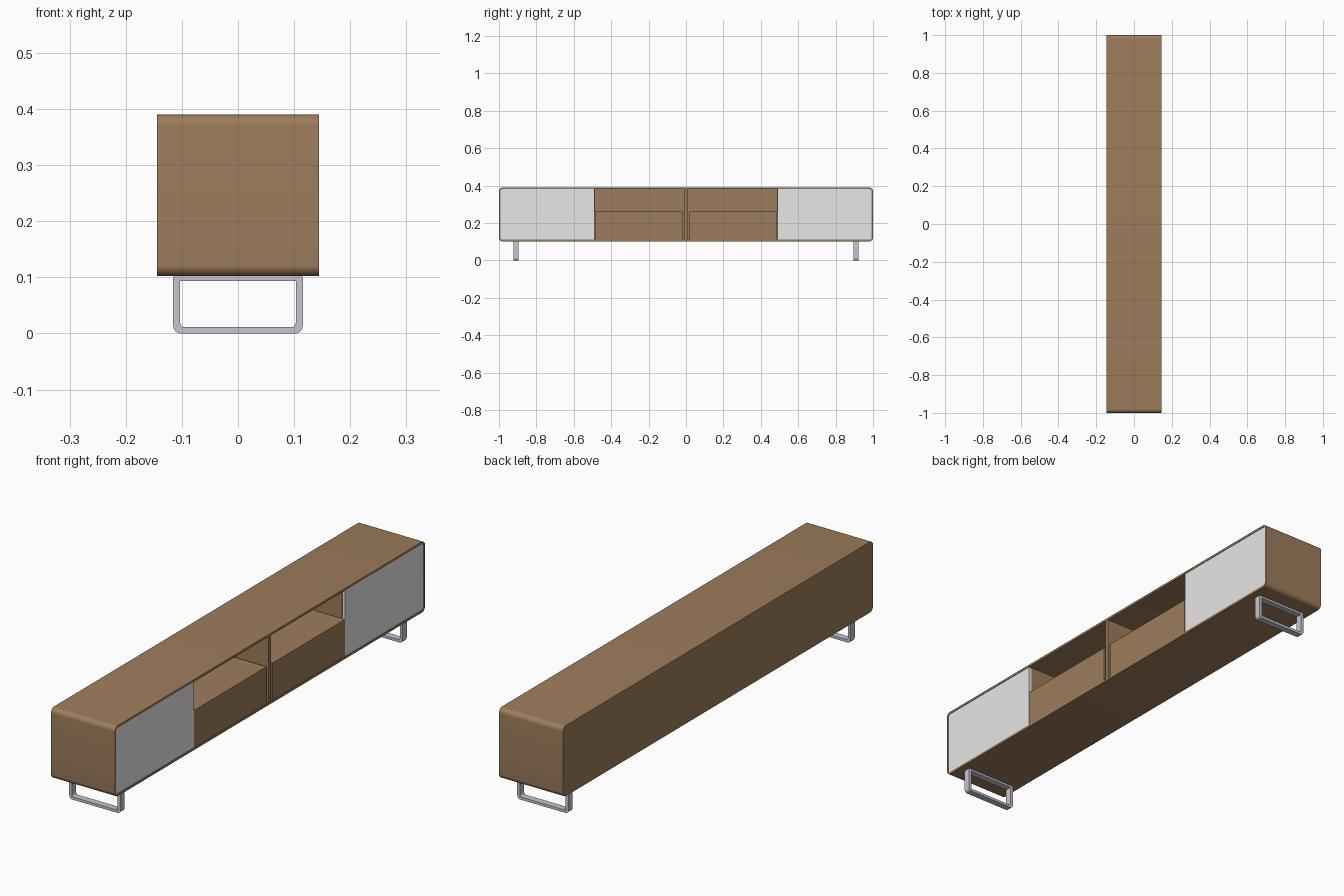
import bpy, bmesh, math

if "Cube" in bpy.data.objects:
    bpy.data.objects.remove(bpy.data.objects["Cube"])


def material(name, rgb):
    m = bpy.data.materials.new(name)
    m.diffuse_color = (*rgb, 1.0)
    m.use_nodes = True
    m.node_tree.nodes["Principled BSDF"].inputs["Base Color"].default_value = m.diffuse_color
    return m


WOOD = material("brown wood", (0.336, 0.204, 0.106))
GREY = material("light grey panel", (0.8, 0.8, 0.8))
METAL = material("silver metal", (0.57, 0.56, 0.65))
SEG = 8


def rounded(u0, u1, v0, v1, radii):
    """Rounded rectangle; radii start bottom left, counter-clockwise."""
    corners = [(u0, v0, 1, 1), (u1, v0, -1, 1), (u1, v1, -1, -1), (u0, v1, 1, -1)]
    pts = []
    for k, ((u, v, su, sv), r) in enumerate(zip(corners, radii)):
        for i in range(SEG + 1):
            a = math.pi + (k + i / SEG) * math.pi / 2
            pts.append((u + su * r + r * math.cos(a), v + sv * r + r * math.sin(a)))
    return pts


def extrude(name, outer, a, b, axis, mat, inner=None):
    """Extrude a profile (or a ring, if inner is given) along x or y."""
    bm = bmesh.new()

    def loop(pts, d):
        return [bm.verts.new((d, u, v) if axis == "x" else (u, d, v)) for u, v in pts]

    loops = [loop(outer, a), loop(outer, b)]
    if inner:
        loops += [loop(inner, b), loop(inner, a)]
        pairs = [(0, 1), (1, 2), (2, 3), (3, 0)]
    else:
        pairs = [(0, 1)]
        bm.faces.new(loops[0])
        bm.faces.new(loops[1])
    n = len(outer)
    for p, q in pairs:
        for i in range(n):
            j = (i + 1) % n
            bm.faces.new((loops[p][i], loops[p][j], loops[q][j], loops[q][i]))
    bmesh.ops.remove_doubles(bm, verts=bm.verts, dist=1e-5)
    bmesh.ops.recalc_face_normals(bm, faces=bm.faces)
    me = bpy.data.meshes.new(name)
    bm.to_mesh(me)
    bm.free()
    me.materials.append(mat)
    ob = bpy.data.objects.new(name, me)
    bpy.context.collection.objects.link(ob)
    bpy.ops.object.select_all(action="DESELECT")
    ob.select_set(True)
    bpy.context.view_layer.objects.active = ob
    bpy.ops.object.shade_smooth_by_angle(angle=math.radians(35))
    return ob


def box(name, x0, x1, y0, y1, z0, z1, mat):
    return extrude(name, rounded(y0, y1, z0, z1, [0] * 4), x0, x1, "x", mat)


X = 0.1445           # half depth of the cabinet
Z0, Z1 = 0.102, 0.39
IY, I0, I1 = 0.993, 0.111, 0.381   # inside of the shell

# Cabinet shell, open towards +x, with a back panel
inner = rounded(-IY, IY, I0, I1, [0.013] * 4)
extrude("cabinet_shell", rounded(-1, 1, Z0, Z1, [0.02] * 4), -X, X, "x", WOOD, inner)
extrude("back_panel", inner, -X, -X + 0.01, "x", WOOD)

# Centre divider between the two niches
box("centre_divider", -X + 0.01, X - 0.001, -0.008, 0.008, I0, I1, WOOD)

for s, side in ((-1, "left"), (1, "right")):
    def span(a, b):
        return sorted((s * a, s * b))

    # Door panel, rounded at the outer corners
    r = [0.013, 0, 0, 0.013] if s < 0 else [0, 0.013, 0.013, 0]
    extrude(side + "_door", rounded(*span(0.488, IY), I0, I1, r),
            X - 0.014, X - 0.002, "x", GREY)
    # Wall between door compartment and niche
    box(side + "_niche_wall", -X + 0.01, X - 0.014, *span(0.486, 0.498), I0, I1, WOOD)
    # Low drawer box in the niche
    box(side + "_drawer", -X + 0.01, X - 0.002, *span(0.019, 0.486), I0, 0.262, WOOD)
    # Sled leg made of flat bar
    extrude(side + "_sled_leg",
            rounded(-0.1155, 0.1155, 0, Z0, [0.014, 0.014, 0.003, 0.003]),
            s * 0.91 - 0.0135, s * 0.91 + 0.0135, "y", METAL,
            rounded(-0.103, 0.103, 0.011, 0.093, [0.008, 0.008, 0, 0]))
